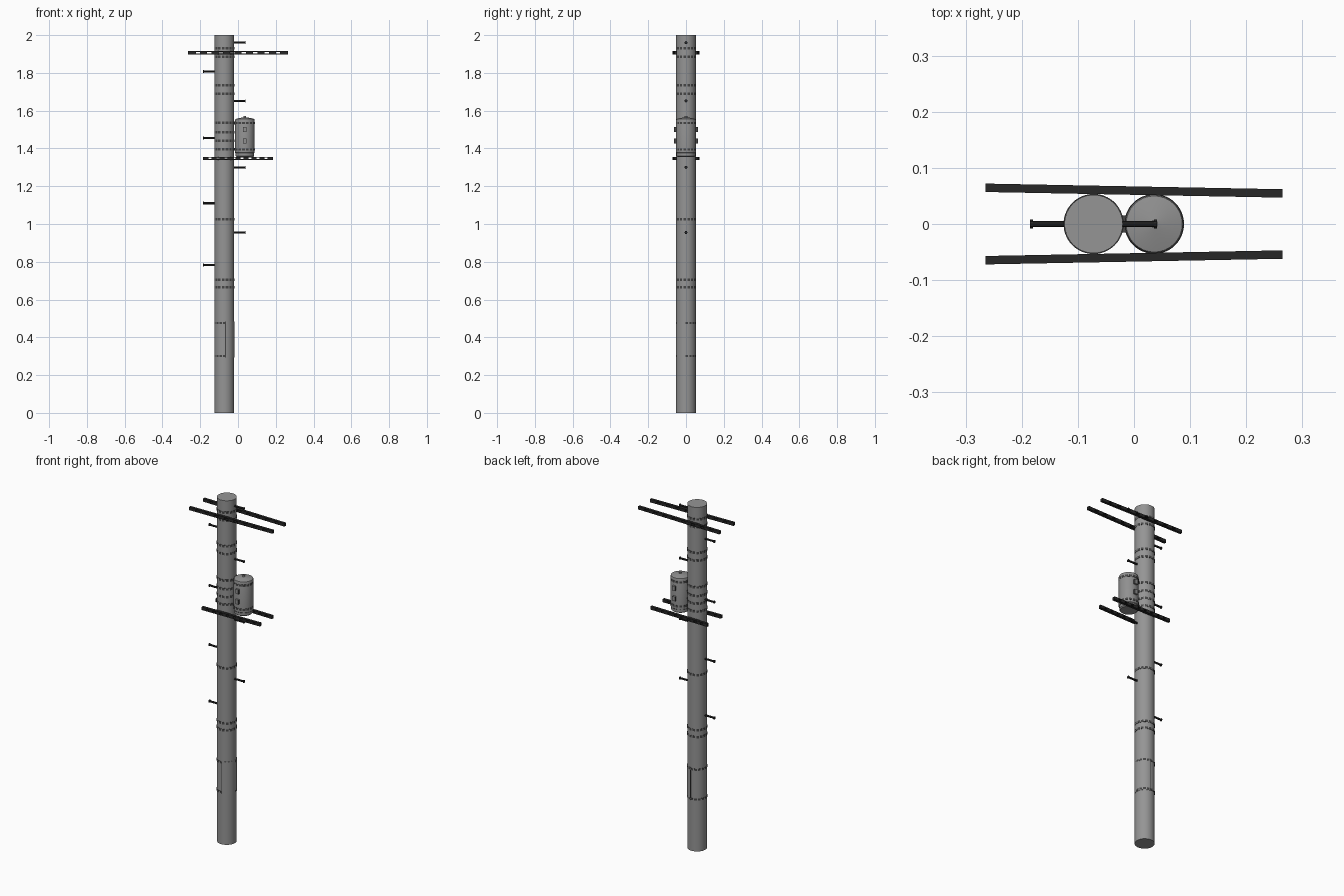
import bpy, bmesh, math
from mathutils import Matrix, Vector

cube = bpy.data.objects.get("Cube")
if cube:
    bpy.data.objects.remove(cube)


def material(name, v):
    m = bpy.data.materials.new(name)
    m.use_nodes = True
    m.diffuse_color = (v, v, v, 1)
    m.node_tree.nodes["Principled BSDF"].inputs["Base Color"].default_value = (v, v, v, 1)
    return m


CONCRETE = material("concrete grey", 0.30)
STEEL = material("tank grey", 0.28)
BLACK = material("black iron", 0.02)
STRAP = material("strap dark grey", 0.06)
POLE_X, TANK_X, R = -0.072, 0.036, 0.052


def finish(name, bm, mats, smooth=True):
    bmesh.ops.recalc_face_normals(bm, faces=bm.faces)
    me = bpy.data.meshes.new(name)
    bm.to_mesh(me)
    bm.free()
    for m in mats:
        me.materials.append(m)
    ob = bpy.data.objects.new(name, me)
    bpy.context.collection.objects.link(ob)
    if smooth:
        bpy.ops.object.select_all(action='DESELECT')
        ob.select_set(True)
        bpy.context.view_layer.objects.active = ob
        bpy.ops.object.shade_smooth_by_angle(angle=math.radians(35))
    return ob


def lathe(name, profile, mat, place, sides=32):
    """Closed turned part from (radius, height) pairs."""
    bm = bmesh.new()
    rings = []
    for r, z in profile:
        rings.append([bm.verts.new(place @ Vector((r * math.cos(a), r * math.sin(a), z)))
                      for a in (math.tau * i / sides for i in range(sides))])
    for lo, hi in zip(rings, rings[1:]):
        for i in range(sides):
            j = (i + 1) % sides
            bm.faces.new((lo[i], lo[j], hi[j], hi[i]))
    bm.faces.new(rings[0][::-1])
    bm.faces.new(rings[-1])
    return finish(name, bm, [mat])


def add_box(bm, centre, size):
    bmesh.ops.create_cube(bm, size=1, matrix=Matrix.Translation(centre) @ Matrix.Diagonal((*size, 1)))


def shell(name, x, z, height, radius, mats, start=0, end=360, pitch=0, sides=48):
    """Thin curved sheet; with a pitch, every nth face is a pale perforation."""
    bm = bmesh.new()
    full = end - start >= 360
    cols = []
    for i in range(sides + (0 if full else 1)):
        a = math.radians(start + (end - start) * i / sides)
        c, s = math.cos(a), math.sin(a)
        cols.append([bm.verts.new((x + r * c, r * s, z + h * height / 2))
                     for r, h in ((R - 0.002, -1), (radius, -1), (radius, 1), (R - 0.002, 1))])
    for i in range(sides):
        a, b = cols[i], cols[(i + 1) % len(cols)]
        for k in range(3):
            f = bm.faces.new((a[k], b[k], b[k + 1], a[k + 1]))
            if pitch and k == 1 and i % pitch == 0:
                f.material_index = 1
    if not full:
        bm.faces.new(cols[0])
        bm.faces.new(cols[-1][::-1])
    return finish(name, bm, mats)


# Pole
lathe("pole", [(R, 0), (R, 2)], CONCRETE, Matrix.Translation((POLE_X, 0, 0)))

# Perforated straps around the pole
for z in (1.93, 1.885, 1.735, 1.69, 1.535, 1.485, 1.44, 1.395, 1.025, 0.705, 0.665):
    shell("pole_strap", POLE_X, z, 0.013, R + 0.0015, [STRAP, CONCRETE], pitch=3)

# Cable guard near the base with its two straps
shell("cable_guard", POLE_X, 0.388, 0.19, R + 0.0012, [CONCRETE], -85, 85, sides=24)
for y in (-1, 1):
    bm = bmesh.new()
    add_box(bm, (POLE_X + 0.006, y * R, 0.388), (0.003, 0.004, 0.19))
    finish("guard_edge", bm, [STRAP], False)
for z in (0.475, 0.302):
    shell("guard_strap", POLE_X, z, 0.011, R + 0.0016, [STRAP, CONCRETE], -10, 285, 3, 40)

# Transformer tank with domed lid and rounded foot
lathe("transformer_tank",
      [(0.044, 1.355), (0.049, 1.36), (0.049, 1.375), (R, 1.378), (R, 1.55), (0.05, 1.556),
       (0.03, 1.561), (0.007, 1.565), (0.007, 1.573)],
      STEEL, Matrix.Translation((TANK_X, 0, 0)))
for z in (1.535, 1.395):
    shell("tank_strap", TANK_X, z, 0.012, R + 0.0012, [STRAP, STEEL], pitch=3)

# Terminal boxes on both sides of the tank
for y in (-1, 1):
    for z in (1.5, 1.44):
        bm = bmesh.new()
        add_box(bm, (TANK_X, y * 0.056, z), (0.018, 0.014, 0.026))
        for f in bm.faces:
            f.material_index = int(abs(f.normal.x) > 0.5)
        finish("terminal_box", bm, [STEEL, STRAP], False)

# Brackets between the pole and the tank
for z in (1.535, 1.395):
    bm = bmesh.new()
    add_box(bm, ((POLE_X + TANK_X) / 2, 0, z), (0.02, 0.03, 0.014))
    finish("tank_bracket", bm, [STRAP], False)

# Slotted crossarms, in pairs that close slightly towards the left
for z, half in ((1.907, 0.265), (1.347, 0.185)):
    for side in (-1, 1):
        bm = bmesh.new()
        for h in (-1, 1):
            add_box(bm, (0, 0, h * 0.0065), (half * 2, 0.015, 0.005))
        n = 9
        for i in range(n):
            add_box(bm, (half * 0.92 * (2 * i / (n - 1) - 1), 0, 0),
                    (half * (0.16 if i in (0, 8) else 0.14), 0.015, 0.010))
        place = Matrix.Translation((0, side * 0.0595, z)) @ Matrix.Rotation(-side * 0.019, 4, 'Z')
        bm.transform(place)
        finish("crossarm", bm, [BLACK], False)

# Climbing pegs, alternating sides
peg = [(0.0055, 0), (0.0055, 0.058), (0.008, 0.058), (0.008, 0.063)]
for side, heights in ((1, (1.96, 1.652, 1.30, 0.955)), (-1, (1.808, 1.455, 1.11, 0.782))):
    for z in heights:
        place = Matrix.Translation((POLE_X + side * (R - 0.002), 0, z)) @ \
            Matrix.Rotation(side * math.pi / 2, 4, 'Y')
        lathe("climbing_peg", peg, BLACK, place, 10)
